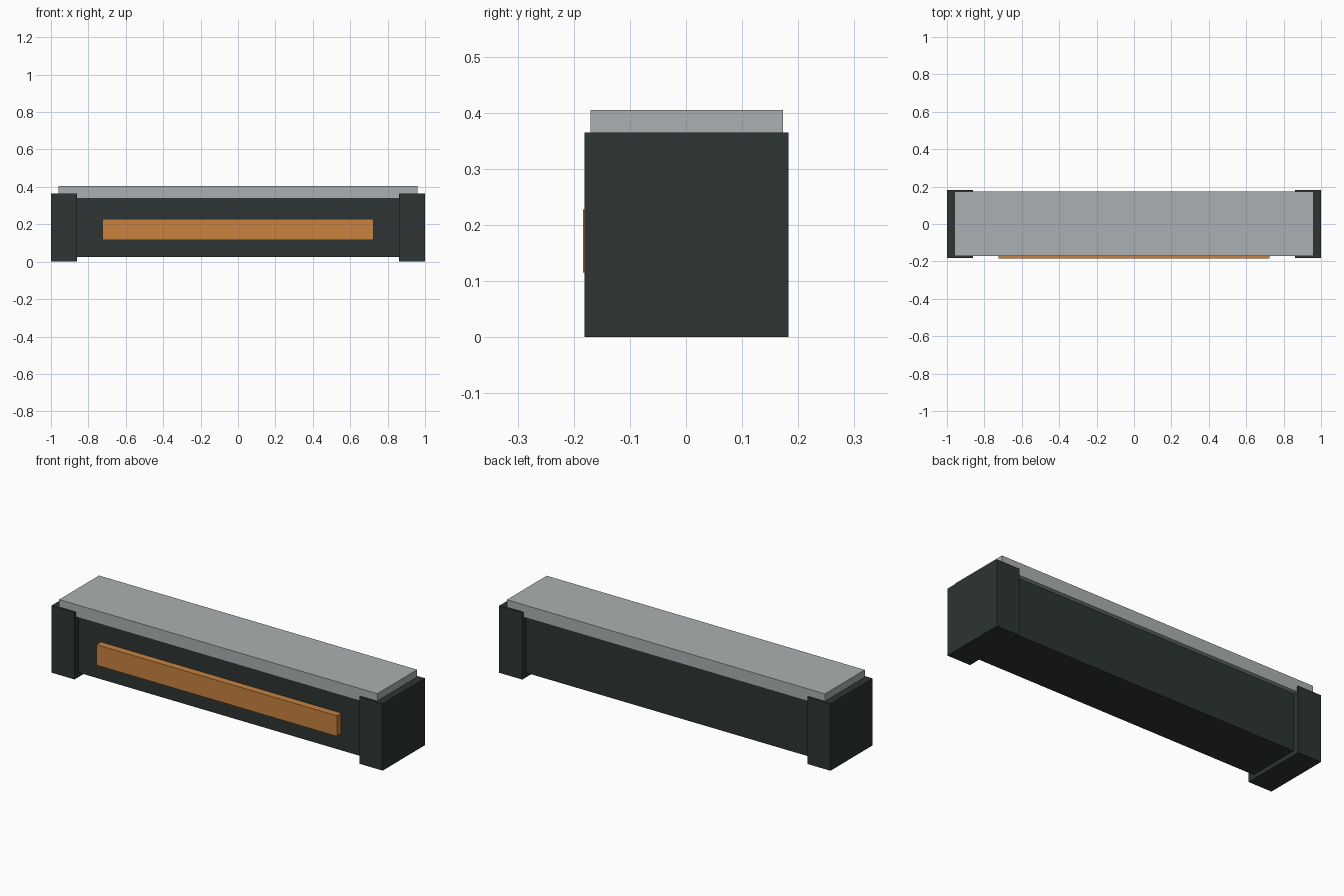
import bpy
from mathutils import Vector

cube = bpy.data.objects.get("Cube")
if cube:
    bpy.data.objects.remove(cube, do_unlink=True)


def make_material(name, rgb):
    mat = bpy.data.materials.new(name)
    mat.use_nodes = True
    mat.diffuse_color = (*rgb, 1)
    bsdf = mat.node_tree.nodes["Principled BSDF"]
    bsdf.inputs["Base Color"].default_value = (*rgb, 1)
    bsdf.inputs["Roughness"].default_value = 0.7
    return mat


def box(name, low, high, mat):
    """Box spanning two opposite corners."""
    low, high = Vector(low), Vector(high)
    bpy.ops.mesh.primitive_cube_add(size=1, location=(low + high) / 2)
    obj = bpy.context.object
    obj.name = obj.data.name = name
    for vert in obj.data.vertices:
        vert.co *= high - low
    obj.data.materials.append(mat)
    return obj


charcoal = make_material("dark charcoal", (0.026, 0.035, 0.034))
grey = make_material("light grey", (0.407, 0.434, 0.445))
orange = make_material("warm orange", (0.578, 0.223, 0.051))

# Long recessed body between the end blocks
box("body", (-0.92, -0.146, 0.024), (0.92, 0.149, 0.337), charcoal)

# End blocks, one on each side
for side, x in (("left", 0.93), ("right", -0.93)):
    box(side + "_end_block", (x - 0.07, -0.181, 0), (x + 0.07, 0.183, 0.365), charcoal)

# Top slab resting on the body
box("top_slab", (-0.96, -0.17, 0.337), (0.96, 0.173, 0.405), grey)

# Raised front strip
box("front_strip", (-0.725, -0.184, 0.115), (0.725, -0.146, 0.227), orange)
